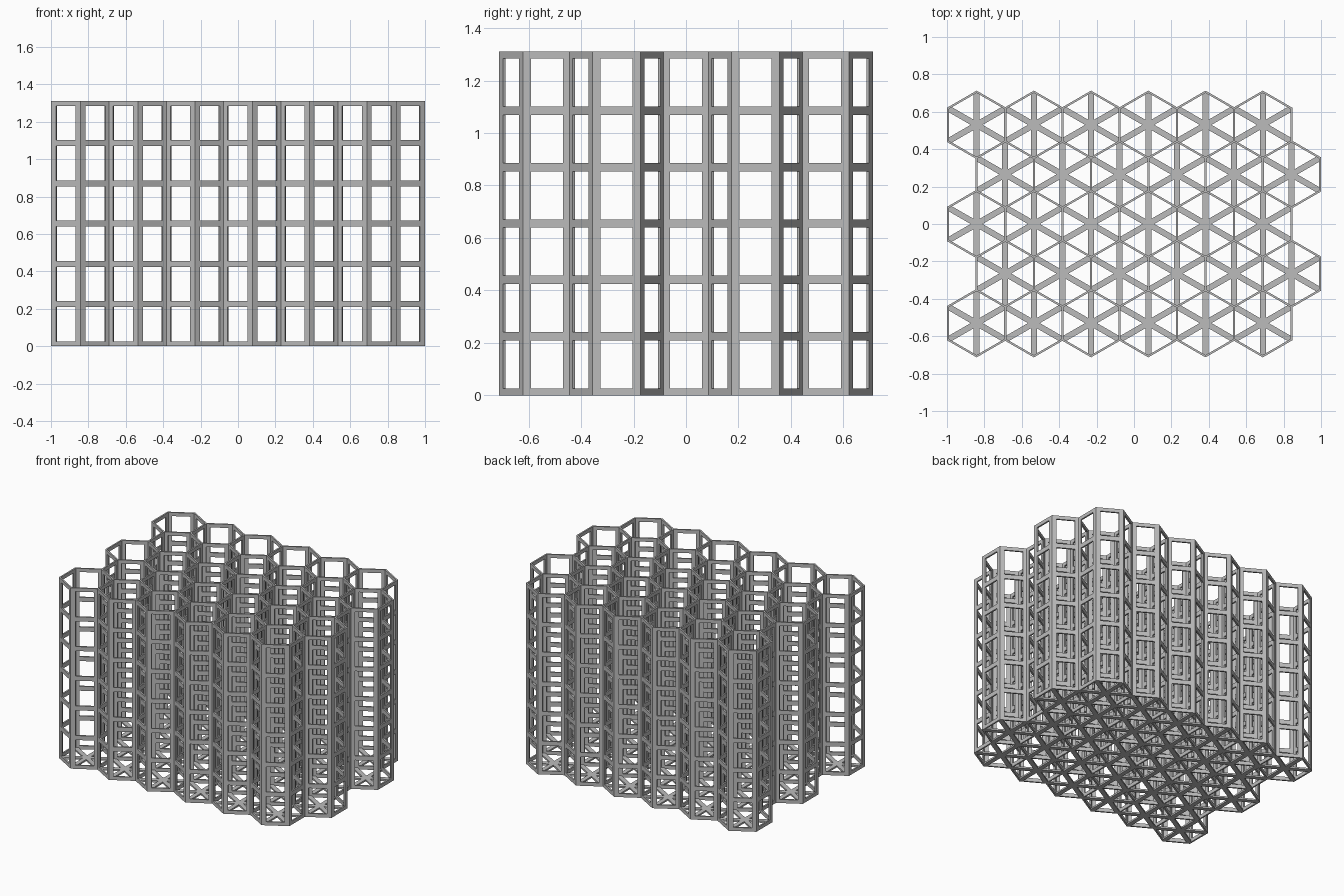
import bpy, bmesh, math
from mathutils import Matrix, Vector

if "Cube" in bpy.data.objects:
    bpy.data.objects.remove(bpy.data.objects["Cube"])

PITCH = 0.306                    # cell spacing along x
SIDE = PITCH / math.sqrt(3)      # hexagon side and radius
WALL = 0.011                     # wall thickness
HEIGHT = 1.31
LEVELS = 6                       # windows per wall
WIN_W, WIN_H, GAP = 0.122, 0.183, 0.032
BAR_HALF, FLOOR = 0.016, 0.012   # floor bar half width, thickness

grey = bpy.data.materials.new("grey plastic")
grey.use_nodes = True
colour = (0.5, 0.5, 0.5, 1)
grey.diffuse_color = colour
grey.node_tree.nodes["Principled BSDF"].inputs["Base Color"].default_value = colour


def extrude(bm, faces, vec):
    """Turn flat faces into a closed solid."""
    res = bmesh.ops.extrude_face_region(bm, geom=faces, use_keep_orig=True)
    verts = [g for g in res["geom"] if isinstance(g, bmesh.types.BMVert)]
    bmesh.ops.translate(bm, verts=verts, vec=vec)
    bmesh.ops.recalc_face_normals(bm, faces=bm.faces[:])


def to_mesh(bm, name):
    mesh = bpy.data.meshes.new(name)
    bm.to_mesh(mesh)
    bm.free()
    return mesh


def panel_mesh():
    """One wall panel with a column of windows, centred on its base."""
    half = SIDE / 2 + WALL / 2 * math.tan(math.pi / 6)
    xs = [-half, -WIN_W / 2, WIN_W / 2, half]
    step = WIN_H + GAP
    margin = (HEIGHT - LEVELS * step + GAP) / 2
    zs = [0]
    for k in range(LEVELS):
        zs += [margin + k * step, margin + k * step + WIN_H]
    zs.append(HEIGHT)
    bm = bmesh.new()
    grid = [[bm.verts.new((x, -WALL / 2, z)) for x in xs] for z in zs]
    for r in range(len(zs) - 1):
        for c in range(3):
            if c == 1 and r % 2 == 1:
                continue         # window opening
            bm.faces.new((grid[r][c], grid[r][c + 1],
                          grid[r + 1][c + 1], grid[r + 1][c]))
    extrude(bm, bm.faces[:], (0, WALL, 0))
    return to_mesh(bm, "panel")


def star_mesh():
    """Six-armed floor grid reaching the corners of one cell."""
    bm = bmesh.new()
    verts = []
    tip = SIDE - BAR_HALF / math.sqrt(3)
    for k in range(6):
        rot = Matrix.Rotation(k * math.pi / 3 + math.pi / 6, 3, 'Z')
        arm = [(tip, -BAR_HALF), (SIDE, 0), (tip, BAR_HALF),
               (BAR_HALF * math.sqrt(3), BAR_HALF)]
        verts += [bm.verts.new(rot @ Vector((x, y, 0))) for x, y in arm]
    extrude(bm, [bm.faces.new(verts)], (0, 0, FLOOR))
    return to_mesh(bm, "star")


def assemble(name, part, places):
    """Repeat a part at every placement inside one object."""
    bm = bmesh.new()
    for place in places:
        start = len(bm.verts)
        bm.from_mesh(part)
        bm.verts.ensure_lookup_table()
        bmesh.ops.transform(bm, matrix=place, verts=bm.verts[start:])
    mesh = to_mesh(bm, name)
    mesh.materials.append(grey)
    bpy.data.meshes.remove(part)
    obj = bpy.data.objects.new(name, mesh)
    bpy.context.collection.objects.link(obj)


# Staggered cell centres
cells = []
for row in range(5):
    shift = -PITCH / 4 if row % 2 == 0 else PITCH / 4
    for col in range(6):
        cells.append(Vector(((col - 2.5) * PITCH + shift, (row - 2) * SIDE * 1.5, 0)))

# Neighbouring cells share one wall
walls = {}
for cell in cells:
    for k in range(6):
        ang = k * math.pi / 3
        mid = cell + Vector((math.cos(ang), math.sin(ang), 0)) * PITCH / 2
        key = (round(mid.x, 3) + 0.0, round(mid.y, 3) + 0.0)
        if not any(abs(key[0] - a) + abs(key[1] - b) < 0.01 for a, b in walls):
            walls[key] = Matrix.Translation(mid) @ Matrix.Rotation(ang + math.pi / 2, 4, 'Z')

assemble("honeycomb_walls", panel_mesh(), walls.values())
assemble("floor_grid", star_mesh(), [Matrix.Translation(c) for c in cells])
